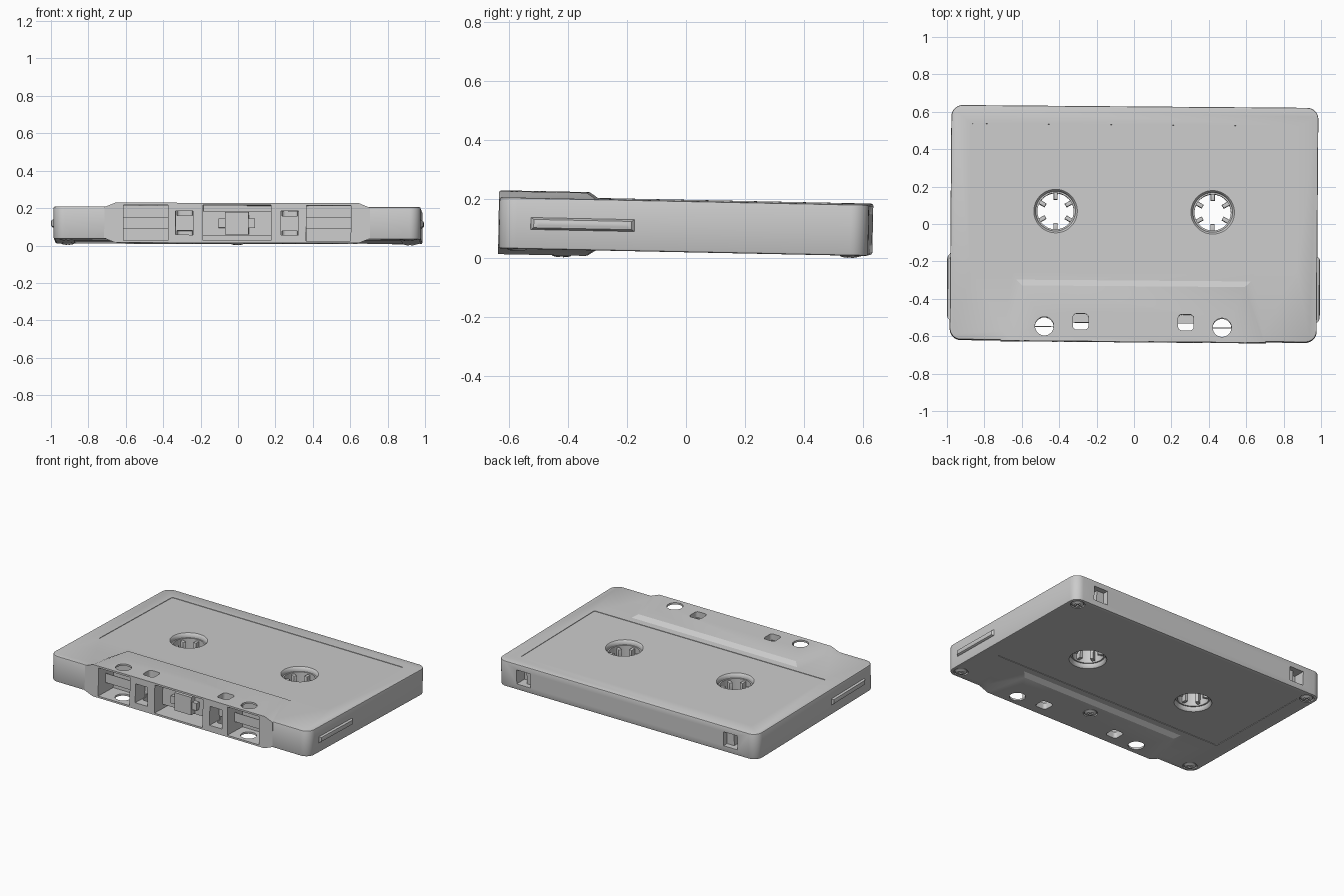
import bpy, bmesh
from math import pi
from mathutils import Matrix, Vector

if "Cube" in bpy.data.objects:
    bpy.data.objects.remove(bpy.data.objects["Cube"])

HX, HY, HZ = 0.981, 0.627, 0.087      # half size of the shell
parts = []


def make(name, bm):
    bmesh.ops.recalc_face_normals(bm, faces=bm.faces)
    me = bpy.data.meshes.new(name)
    bm.to_mesh(me)
    bm.free()
    ob = bpy.data.objects.new(name, me)
    bpy.context.collection.objects.link(ob)
    return ob


def box(name, x0, x1, y0, y1, z0, z1, corner=0, rim=0):
    """Box with optionally rounded upright edges and bevelled top and bottom rims."""
    bm = bmesh.new()
    bmesh.ops.create_cube(bm, size=1)
    for v in bm.verts:
        v.co = ((x0 + x1) / 2 + v.co.x * (x1 - x0), (y0 + y1) / 2 + v.co.y * (y1 - y0),
                (z0 + z1) / 2 + v.co.z * (z1 - z0))
    if corner:
        up = [e for e in bm.edges if abs(e.verts[0].co.z - e.verts[1].co.z) > 1e-5]
        bmesh.ops.bevel(bm, geom=up, offset=corner, offset_type='OFFSET', segments=8,
                        profile=0.5, affect='EDGES')
    if rim:
        flat = [e for e in bm.edges if abs(e.verts[0].co.z - e.verts[1].co.z) < 1e-5]
        bmesh.ops.bevel(bm, geom=flat, offset=rim, offset_type='OFFSET', segments=2,
                        profile=0.5, affect='EDGES')
    return make(name, bm)


def lathe(name, profile, x=0, y=0, z=0, n=48):
    """Spin a closed (radius, z) profile about the upright axis."""
    bm = bmesh.new()
    vs = [bm.verts.new((r, 0, h)) for r, h in profile]
    es = [bm.edges.new((vs[i], vs[(i + 1) % len(vs)])) for i in range(len(vs))]
    bmesh.ops.spin(bm, geom=vs + es, cent=(0, 0, 0), axis=(0, 0, 1), angle=2 * pi, steps=n)
    bmesh.ops.remove_doubles(bm, verts=bm.verts, dist=1e-5)
    axis = [e for e in bm.edges if not e.link_faces]
    bmesh.ops.delete(bm, geom=axis, context='EDGES')
    bmesh.ops.translate(bm, verts=bm.verts, vec=(x, y, z))
    return make(name, bm)


def boolean(ob, tool, op='DIFFERENCE'):
    tool.hide_render = True
    m = ob.modifiers.new("cut", 'BOOLEAN')
    m.operation, m.object, m.solver = op, tool, 'EXACT'
    bpy.context.view_layer.objects.active = ob
    bpy.ops.object.modifier_apply(modifier=m.name)
    bpy.data.objects.remove(tool)


# Shell with the thicker sloped head section along the front
shell = box("shell", -HX, HX, -HY, HY, -HZ, HZ, corner=0.06, rim=0.007)
bm = bmesh.new()
for s in (-1, 1):
    for t in (-1, 1):
        for x, y, z in ((0.71, -0.631, 0.083), (0.632, -0.298, 0.083),
                        (0.65, -0.631, 0.107), (0.595, -0.335, 0.107)):
            bm.verts.new((s * x, y, t * z))
bmesh.ops.convex_hull(bm, input=bm.verts)
bmesh.ops.dissolve_limit(bm, angle_limit=0.01, verts=bm.verts, edges=bm.edges)
boolean(shell, make("head_section", bm), 'UNION')
parts.append(shell)

# Shallow label recess on both faces
for t in (-1, 1):
    z0, z1 = sorted((t * 0.0838, t * 0.1))
    boolean(shell, box("label_cut", -0.875, 0.875, -0.257, 0.528, z0, z1, corner=0.012))

# Central head window
boolean(shell, box("window_cut", -0.182, 0.182, -0.7, -0.47, -0.095, 0.095))

lip = [(0.122, 0.0885), (0.115, 0.0825), (0.109, 0.074), (0.106, 0.062)]
hub_hole = [(0, -0.12), (0.122, -0.12)] + [(r, -z) for r, z in lip] + lip[::-1] + \
           [(0.122, 0.12), (0, 0.12)]
screw_spots = [(0, -0.42, -0.107)]

for s in (-1, 1):
    def span(a, b):
        return sorted((s * a, s * b))

    # Spool holes with rounded lips
    boolean(shell, lathe("spool_cut", hub_hole, s * 0.42, 0.064))
    # Outer head windows, small framed windows
    boolean(shell, box("window_cut", *span(0.37, 0.608), -0.7, -0.47, -0.095, 0.095))
    boolean(shell, box("frame_cut", *span(0.235, 0.328), -0.7, -0.525, -0.064, 0.064))
    # Round and square locating holes
    boolean(shell, lathe("round_cut", [(0, -0.2), (0.05, -0.2), (0.05, 0.2), (0, 0.2)],
                         s * 0.475, -0.552, n=40))
    for t in (-1, 1):
        boolean(shell, box("square_cut", *span(0.24, 0.323), -0.569, -0.484,
                           *sorted((t * 0.04, t * 0.2)), corner=0.02))
    # Tab notches in the back edge
    boolean(shell, box("notch_cut", *span(0.73, 0.835), 0.545, 0.7, -0.048, 0.048))
    parts.append(box("notch_step", *span(0.725, 0.785), 0.54, 0.59, -0.05, 0.05))

    # Hub ring with six drive teeth
    parts.append(lathe("hub_ring", [(0.097, -0.055), (0.125, -0.055), (0.125, 0.055), (0.097, 0.055)],
                       s * 0.42, 0.064))
    for k in range(6):
        tooth = box("hub_tooth", 0.062, 0.101, -0.011, 0.011, -0.045, 0.045, rim=0.004)
        tooth.matrix_world = Matrix.Translation((s * 0.42, 0.064, 0)) @ \
            Matrix.Rotation(pi / 6 + k * pi / 3, 4, 'Z')
        parts.append(tooth)

    # Grip rib on each side
    bm = bmesh.new()
    for x, dy, dz in ((0.97, 0.178, 0.022), (0.983, 0.176, 0.02), (0.993, 0.166, 0.014), (0.997, 0.15, 0.006)):
        for a in (-1, 1):
            for b in (-1, 1):
                bm.verts.new((s * x, -0.343 + a * dy, b * dz))
                bm.verts.new((s * x, -0.343 + a * (dy - 0.012), b * dz))
                bm.verts.new((s * x, -0.343 + a * dy, b * dz * 0.4))
    bmesh.ops.convex_hull(bm, input=bm.verts)
    parts.append(make("grip_rib", bm))

    # Tape strips in the windows
    parts.append(box("tape_strip", *span(0.365, 0.613), -0.555, -0.551, -0.03, 0.032))
    parts.append(box("tape_strip", *span(0.23, 0.333), -0.53, -0.524, -0.03, 0.032))
    screw_spots += [(s * 0.915, y, -HZ) for y in (-0.565, 0.565)]

# Pressure pad on its spring plate
parts.append(box("spring_plate", -0.185, 0.185, -0.545, -0.535, -0.065, 0.065))
parts.append(box("pad_wings", -0.1, 0.095, -0.575, -0.54, -0.025, 0.025))
parts.append(box("pressure_pad", -0.065, 0.062, -0.585, -0.54, -0.06, 0.06))

# Screws in the underside
mesh = None
for x, y, z in screw_spots:
    boolean(shell, lathe("socket_cut", [(0, -0.05), (0.045, -0.05), (0.045, 0.01), (0, 0.01)],
                         x, y, z, n=32))
    if mesh is None:
        head = lathe("screw", [(0, 0.012), (0.037, 0.012), (0.037, 0.002), (0.03, -0.004),
                               (0.016, -0.007), (0, -0.008)], n=32)
        boolean(head, box("slot_cut", -0.022, 0.022, -0.005, 0.005, -0.02, 0.003))
        boolean(head, box("slot_cut", -0.005, 0.005, -0.022, 0.022, -0.02, 0.003))
        mesh = head.data
    else:
        head = bpy.data.objects.new("screw", mesh)
        bpy.context.collection.objects.link(head)
    head.matrix_world = Matrix.Translation((x, y, z))
    parts.append(head)

# Smooth shading with sharp edges kept
bpy.ops.object.select_all(action='DESELECT')
for ob in parts:
    ob.select_set(True)
bpy.context.view_layer.objects.active = shell
bpy.ops.object.shade_smooth_by_angle(angle=pi / 6)

# The whole cassette lies slightly askew, resting on the ground
tilt = Matrix.Rotation(-0.008, 4, 'Z') @ Matrix.Rotation(-0.0205, 4, 'X') @ Matrix.Rotation(0.002, 4, 'Y')
bpy.context.view_layer.update()
worlds = [tilt @ ob.matrix_world for ob in parts]
low = min((w @ v.co).z for ob, w in zip(parts, worlds) for v in ob.data.vertices)
for ob, w in zip(parts, worlds):
    ob.matrix_world = Matrix.Translation(Vector((0, 0, -low))) @ w
